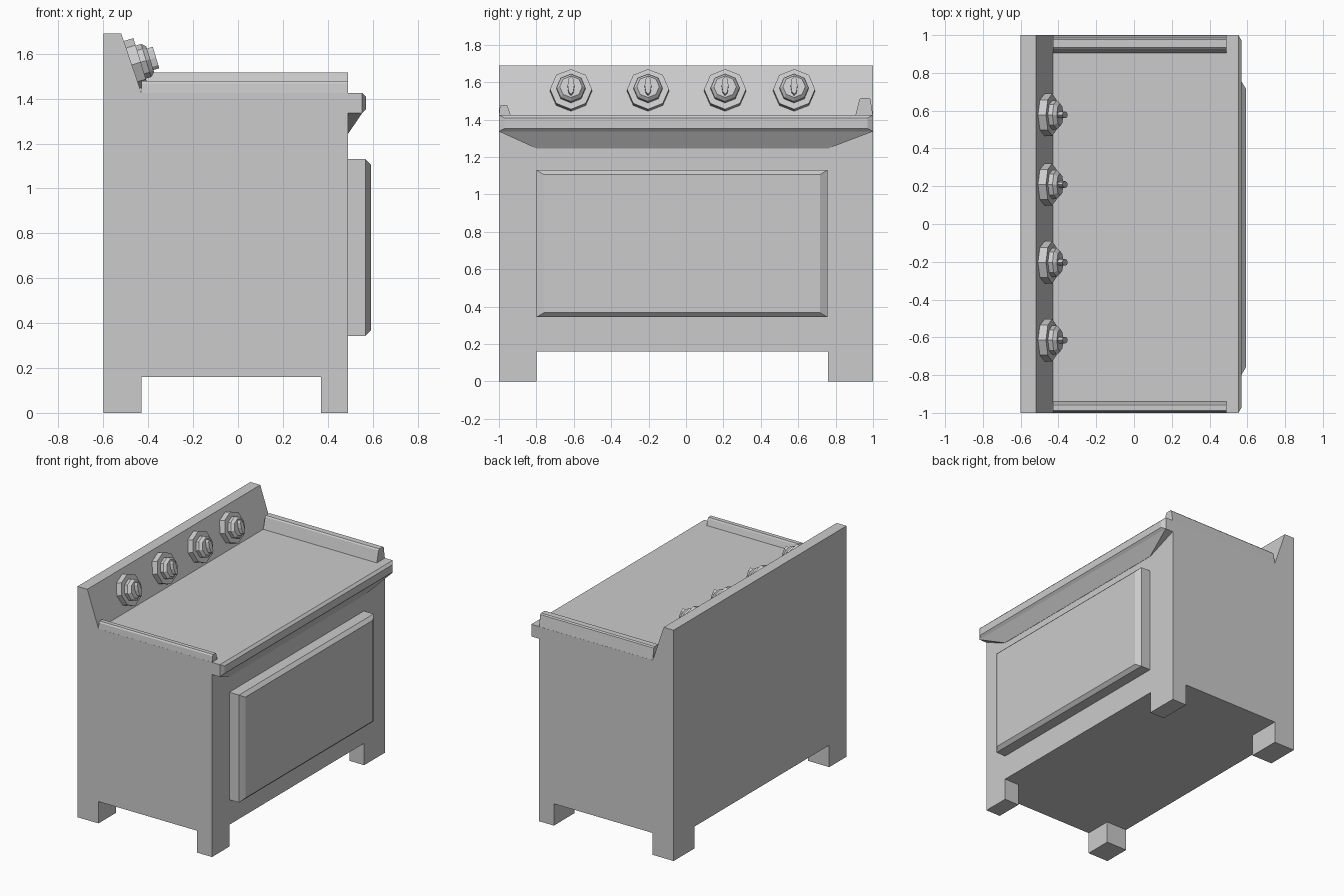
import bpy, bmesh, math
from mathutils import Matrix, Vector

if "Cube" in bpy.data.objects:
    bpy.data.objects.remove(bpy.data.objects["Cube"])


def finish(bm, name):
    bmesh.ops.remove_doubles(bm, verts=bm.verts, dist=1e-5)
    bmesh.ops.recalc_face_normals(bm, faces=bm.faces)
    me = bpy.data.meshes.new(name)
    bm.to_mesh(me)
    bm.free()
    ob = bpy.data.objects.new(name, me)
    bpy.context.collection.objects.link(ob)
    return ob


def loft(name, loops):
    """Skin a stack of equal-length closed loops and cap both ends."""
    bm = bmesh.new()
    rings = [[bm.verts.new(p) for p in loop] for loop in loops]
    n = len(rings[0])
    for a, b in zip(rings, rings[1:]):
        for i in range(n):
            j = (i + 1) % n
            bm.faces.new((a[i], a[j], b[j], b[i]))
    bm.faces.new(rings[0])
    bm.faces.new(rings[-1])
    return finish(bm, name)


def rect_x(x, y0, y1, z0, z1):
    return [(x, y0, z0), (x, y1, z0), (x, y1, z1), (x, y0, z1)]


def box(name, x0, x1, y0, y1, z0, z1):
    return loft(name, [rect_x(x0, y0, y1, z0, z1), rect_x(x1, y0, y1, z0, z1)])


# Cabinet with the sloping control panel in one side profile
side = [(-0.6, 0.16), (0.49, 0.16), (0.49, 1.425), (-0.43, 1.425),
        (-0.52, 1.69), (-0.6, 1.69)]
loft("cabinet", [[(x, y, z) for x, z in side] for y in (-1, 1)])

# Four square feet
for xn, x0, x1 in (("back", -0.6, -0.43), ("front", 0.37, 0.49)):
    for yn, y0, y1 in (("left", -1, -0.8), ("right", 0.76, 1)):
        box(f"{xn}_{yn}_foot", x0, x1, y0, y1, 0, 0.16)

# Raised rails along both ends of the cooktop
rails = {
    "left_rail": [(-1, 1.42), (-0.995, 1.468), (-0.988, 1.478),
                  (-0.958, 1.478), (-0.952, 1.468), (-0.937, 1.42)],
    "right_rail": [(1, 1.42), (0.986, 1.508), (0.978, 1.516),
                   (0.935, 1.516), (0.927, 1.508), (0.905, 1.42)],
}
for name, prof in rails.items():
    loft(name, [[(x, y, z) for y, z in prof] for x in (-0.43, 0.49)])

# Front lip with chamfered nose, and tapered bracket below it
loft("front_lip", [rect_x(0.49, -1, 1, 1.336, 1.425),
                   rect_x(0.553, -1, 1, 1.336, 1.425),
                   rect_x(0.57, -0.97, 0.97, 1.353, 1.408)])
loft("lip_bracket", [[(0.49, -1, 1.336), (0.49, 1, 1.336),
                      (0.553, 1, 1.336), (0.553, -1, 1.336)],
                     [(0.49, -0.8, 1.245), (0.49, 0.76, 1.245),
                      (0.492, 0.76, 1.245), (0.492, -0.8, 1.245)]])

# Oven door with bevelled face
loft("oven_door", [rect_x(0.49, -0.8, 0.757, 0.343, 1.13),
                   rect_x(0.568, -0.8, 0.757, 0.343, 1.13),
                   rect_x(0.592, -0.76, 0.717, 0.367, 1.106)])


# Tilted control knobs: octagonal base, stepped collar and narrow grip
def knob_stage(name, y, t0, t1, r0, r1, squash=1.0):
    frame = (Matrix.Translation((-0.481, y, 1.548))
             @ Matrix.Rotation(math.radians(-17), 4, 'Y'))

    def ring(t, r):
        return [frame @ Vector((t, squash * r * math.sin(k * math.pi / 4),
                                r * math.cos(k * math.pi / 4)))
                for k in range(8)]
    loft(name, [ring(t0, r0), ring(t1, r1)])


for i, y in enumerate((-0.615, -0.203, 0.209, 0.578), 1):
    knob_stage(f"knob_{i}_base", y, -0.02, 0.05, 0.112, 0.112)
    knob_stage(f"knob_{i}_collar", y, 0.05, 0.075, 0.077, 0.077)
    knob_stage(f"knob_{i}_step", y, 0.075, 0.094, 0.077, 0.06)
    knob_stage(f"knob_{i}_grip", y, 0.094, 0.121, 0.05, 0.05, 0.36)
